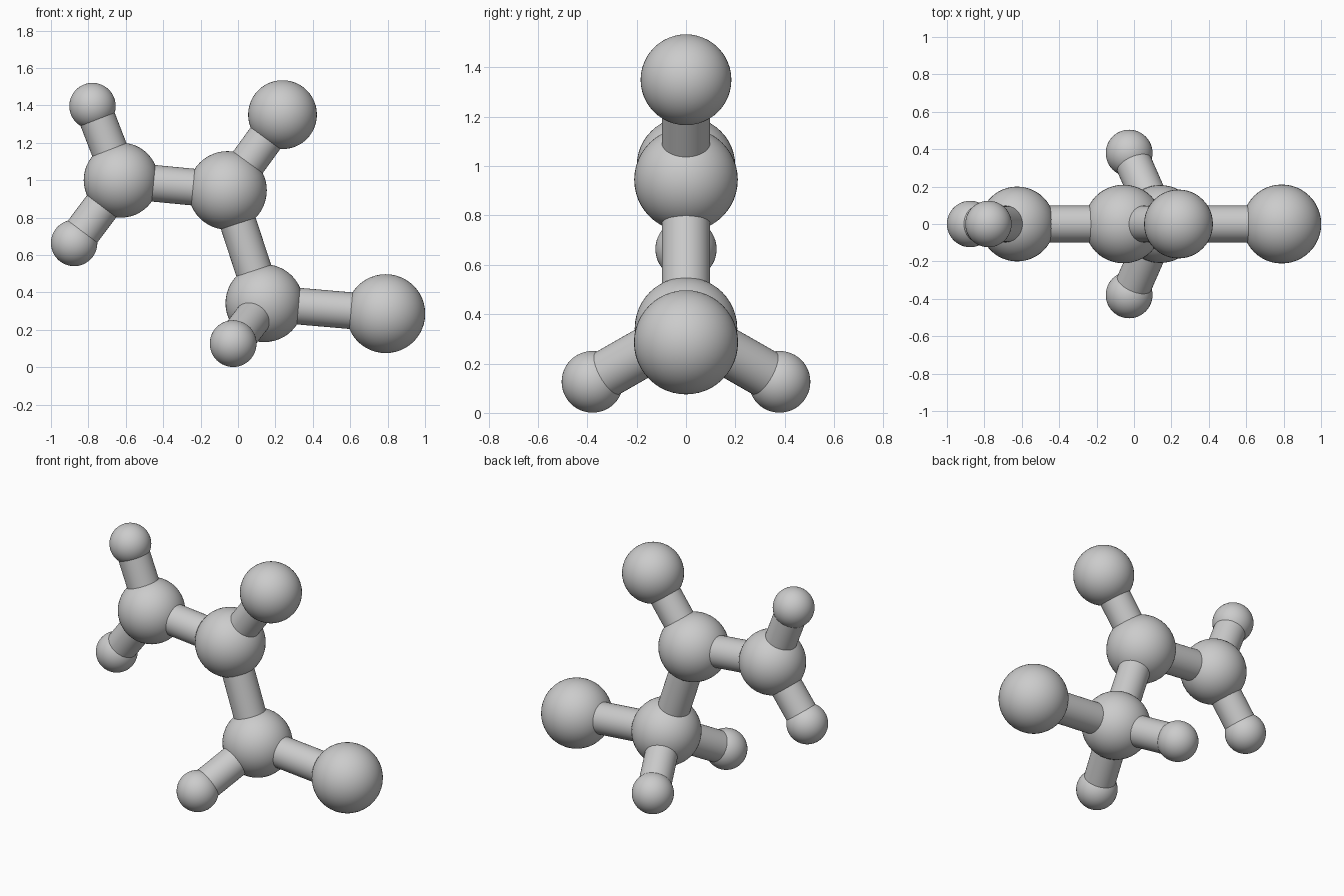
import bpy
import math
from mathutils import Vector

cube = bpy.data.objects.get("Cube")
if cube:
    bpy.data.objects.remove(cube, do_unlink=True)

# One plain grey for the whole model
GREY = (0.6, 0.6, 0.6, 1.0)
grey = bpy.data.materials.new("plain grey")
grey.use_nodes = True
grey.diffuse_color = GREY
grey.node_tree.nodes["Principled BSDF"].inputs["Base Color"].default_value = GREY

# Ball centres and radii
BALLS = {
    "end_hub": ((-0.625, 0, 1.0), 0.2),
    "centre_hub": ((-0.056, 0, 0.945), 0.21),
    "lower_hub": ((0.141, 0, 0.342), 0.208),
    "side_ball": ((0.79, 0, 0.286), 0.211),
    "top_ball": ((0.238, 0, 1.35), 0.184),
    "end_upper_ball": ((-0.778, 0, 1.396), 0.124),
    "end_lower_ball": ((-0.876, 0, 0.664), 0.124),
    "front_small_ball": ((-0.026, -0.379, 0.126), 0.125),
    "back_small_ball": ((-0.026, 0.379, 0.126), 0.125),
}

# Pairs of balls joined by a rod
RODS = [
    ("end_hub", "centre_hub"),
    ("centre_hub", "lower_hub"),
    ("centre_hub", "top_ball"),
    ("lower_hub", "side_ball"),
    ("end_hub", "end_upper_ball"),
    ("end_hub", "end_lower_ball"),
    ("lower_hub", "front_small_ball"),
    ("lower_hub", "back_small_ball"),
]
ROD_RADIUS = 0.098


def finish(name):
    obj = bpy.context.object
    obj.name = name
    obj.data.materials.append(grey)
    bpy.ops.object.shade_smooth_by_angle(angle=math.radians(40))


def add_ball(name, centre, radius):
    bpy.ops.mesh.primitive_uv_sphere_add(
        segments=48, ring_count=24, radius=radius, location=centre)
    finish(name)


def add_rod(start, end):
    a, b = Vector(BALLS[start][0]), Vector(BALLS[end][0])
    axis = b - a
    bpy.ops.mesh.primitive_cylinder_add(
        vertices=40, radius=ROD_RADIUS, depth=axis.length, location=(a + b) / 2,
        rotation=axis.to_track_quat("Z", "Y").to_euler())
    finish(f"rod_{start}_to_{end}")


for name, (centre, radius) in BALLS.items():
    add_ball(name, centre, radius)
for start, end in RODS:
    add_rod(start, end)
